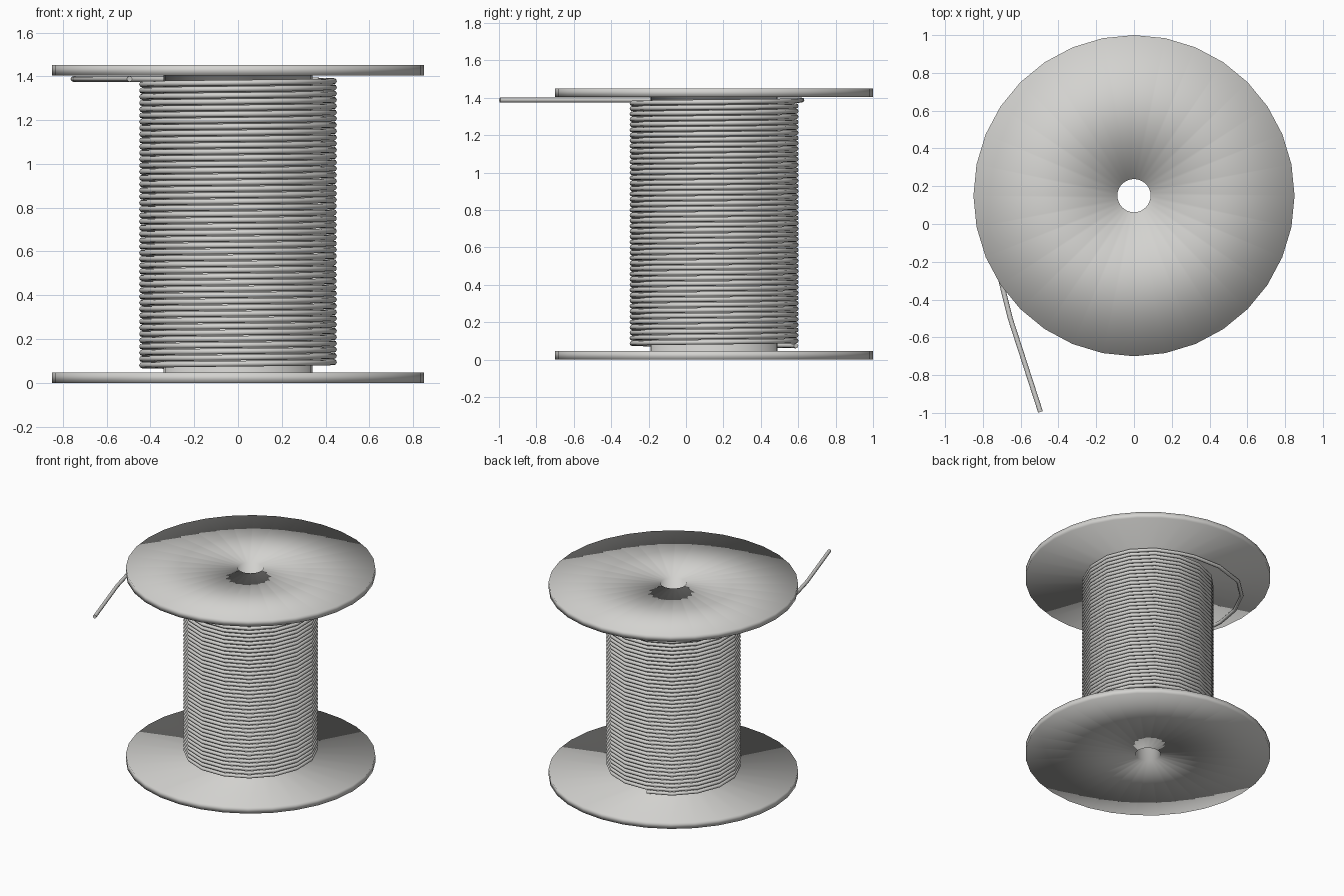
import bpy, bmesh, math

if "Cube" in bpy.data.objects:
    bpy.data.objects.remove(bpy.data.objects["Cube"])

CY = 0.15          # spool axis in y
SIDES = 32

grey = bpy.data.materials.new("light grey")
grey.diffuse_color = (0.65, 0.645, 0.625, 1)
grey.use_nodes = True
grey.node_tree.nodes["Principled BSDF"].inputs["Base Color"].default_value = grey.diffuse_color

# spool: one revolved profile with two flanges, core and through hole
profile = [(0.088, 0), (0.85, 0), (0.85, 0.046), (0.34, 0.046),
           (0.34, 1.405), (0.85, 1.405), (0.85, 1.451), (0.088, 1.451)]
bm = bmesh.new()
rings = []
for i in range(SIDES):
    a = 2 * math.pi * i / SIDES
    rings.append([bm.verts.new((r * math.cos(a), CY + r * math.sin(a), z))
                  for r, z in profile])
n = len(profile)
for i in range(SIDES):
    p, q = rings[i], rings[(i + 1) % SIDES]
    for j in range(n):
        k = (j + 1) % n
        bm.faces.new((p[j], q[j], q[k], p[k])).smooth = True
bmesh.ops.recalc_face_normals(bm, faces=bm.faces)
mesh = bpy.data.meshes.new("spool")
bm.to_mesh(mesh)
bm.free()
mesh.materials.append(grey)
spool = bpy.data.objects.new("spool", mesh)
bpy.context.collection.objects.link(spool)

# wire: helix of 16 steps per turn
TURNS, STEPS, R = 46, 16, 0.447
Z0, Z1 = 0.074, 1.386
total = TURNS * STEPS
points = []
for i in range(total):
    a = math.radians(101.25) + 2 * math.pi * i / STEPS
    points.append((R * math.cos(a), CY + R * math.sin(a), Z0 + (Z1 - Z0) * i / total))
# loose tail that swings out to the left and forward
tail = [(-0.03, 0.615), (-0.25, 0.62), (-0.48, 0.55), (-0.63, 0.41), (-0.72, 0.23),
        (-0.752, 0.04), (-0.74, -0.15), (-0.69, -0.36), (-0.655, -0.5), (-0.495, -0.995)]
points += [(x, y, 1.388) for x, y in tail]

curve = bpy.data.curves.new("wire", 'CURVE')
curve.dimensions = '3D'
curve.twist_mode = 'Z_UP'
curve.bevel_depth = 0.013
curve.bevel_resolution = 2
curve.use_fill_caps = True
spline = curve.splines.new('POLY')
spline.points.add(len(points) - 1)
for sp, co in zip(spline.points, points):
    sp.co = (*co, 1)
spline.use_smooth = True
curve.materials.append(grey)
wire = bpy.data.objects.new("wire", curve)
bpy.context.collection.objects.link(wire)
bpy.context.view_layer.objects.active = wire
wire.select_set(True)
bpy.ops.object.convert(target='MESH')
